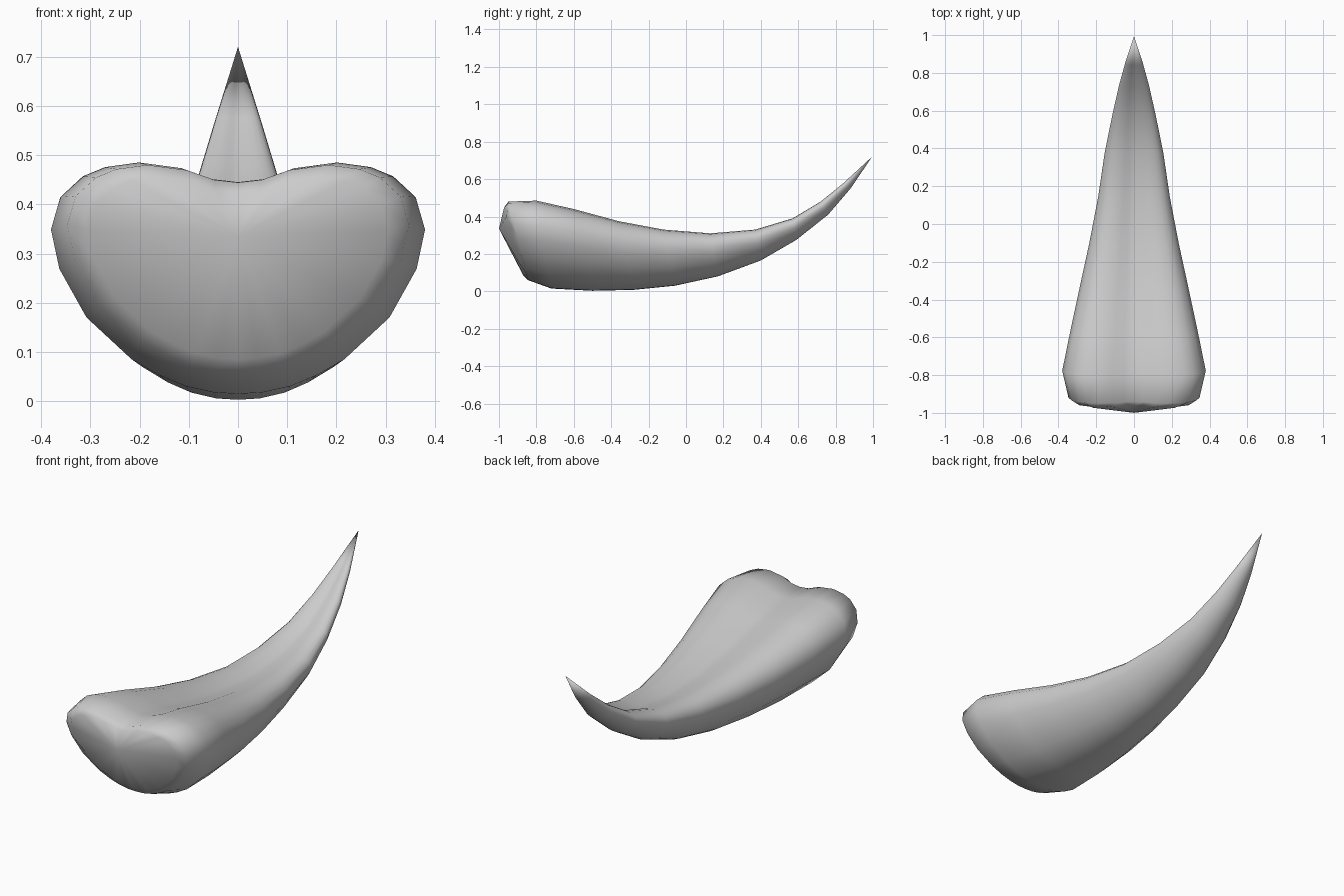
import bpy, bmesh

if "Cube" in bpy.data.objects:
    bpy.data.objects.remove(bpy.data.objects["Cube"])

# Heart-like half section: u = share of half width, v = share of height
HALF = [(0, .915), (.14, .928), (.3, .975), (.53, 1), (.71, .98), (.83, .94),
        (.95, .85), (1, .71), (.955, .54), (.81, .33), (.57, .15),
        (.42, .08), (.28, .033), (.13, .006), (0, 0)]
SECTION = HALF + [(-u, v) for u, v in HALF[-2:0:-1]]

# Rings along the claw: top y, top z, bottom y, bottom z, half width
RINGS = [(-.975, .455, -.87, .085, .305),
         (-.95, .48, -.845, .06, .347),
         (-.80, .485, -.72, .015, .38),
         (-.60, .44, -.50, .003, .338),
         (-.36, .375, -.28, .008, .288),
         (-.12, .33, -.06, .03, .237),
         (.13, .31, .17, .08, .19),
         (.37, .33, .40, .165, .155),
         (.57, .39, .59, .275, .115),
         (.72, .48, .76, .41, .08),
         (.84, .577, .88, .55, .047)]

bm = bmesh.new()
loops = []
for i, (ty, tz, by, bz, w) in enumerate(RINGS):
    loop = []
    for k, (u, v) in enumerate(SECTION):
        # slight puckering where the blunt end gathers
        pucker = .012 if i == 0 and k % 2 else 0
        loop.append(bm.verts.new((u * w, by + (ty - by) * v + pucker,
                                  bz + (tz - bz) * v)))
    loops.append(loop)

n = len(SECTION)
for a, b in zip(loops, loops[1:]):
    for k in range(n):
        j = (k + 1) % n
        bm.faces.new((a[k], a[j], b[j], b[k]))

# Blunt end and pointed tip
for loop, point in ((loops[0], (0, -1, .335)), (loops[-1], (0, .995, .72))):
    apex = bm.verts.new(point)
    for k in range(n):
        bm.faces.new((loop[k], loop[(k + 1) % n], apex))

bmesh.ops.recalc_face_normals(bm, faces=bm.faces)
for f in bm.faces:
    f.smooth = True
mesh = bpy.data.meshes.new("claw")
bm.to_mesh(mesh)
bm.free()
claw = bpy.data.objects.new("claw", mesh)
bpy.context.collection.objects.link(claw)
